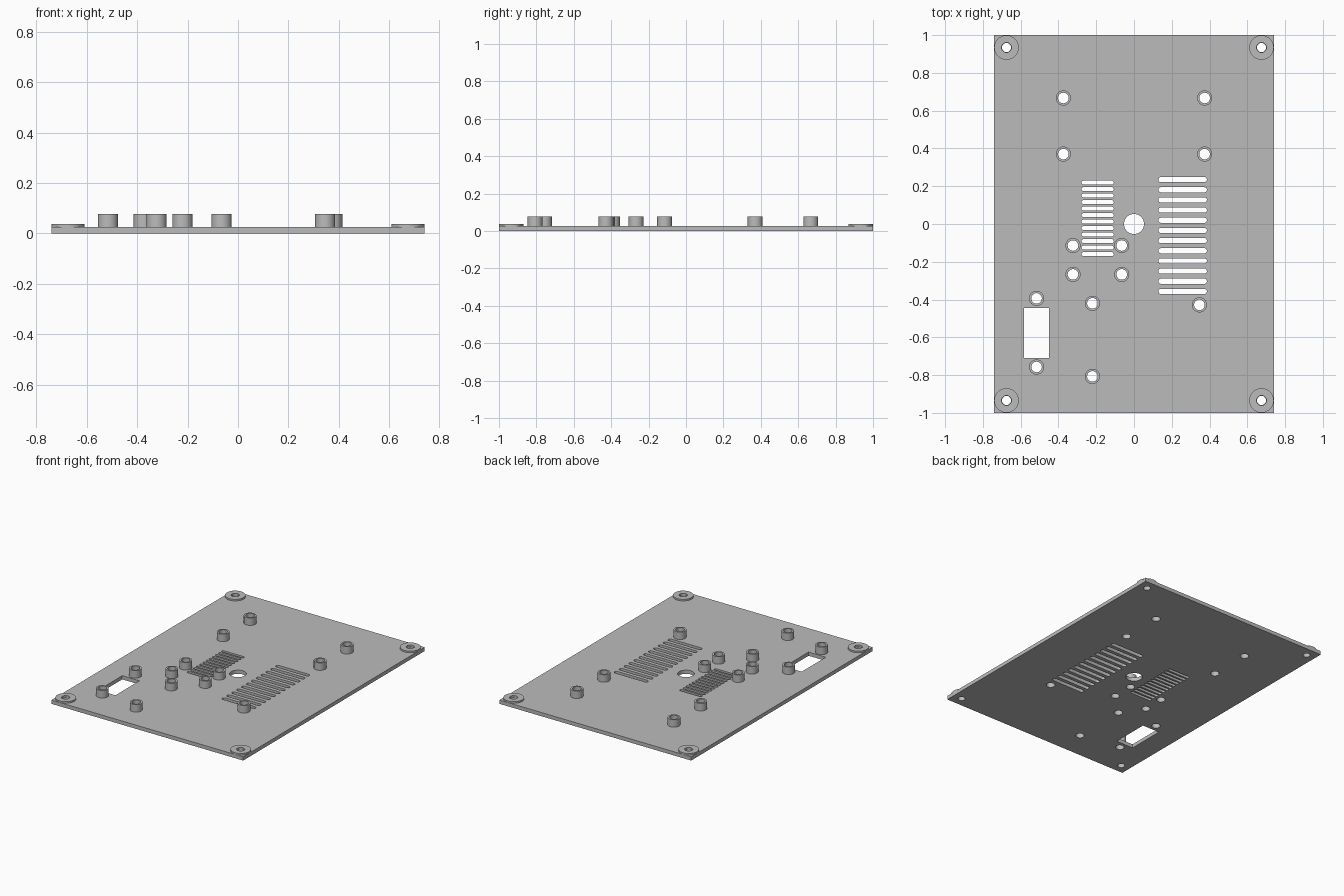
import bpy, bmesh
from math import pi, sin, cos, radians

old = bpy.data.objects.get("Cube")
if old:
    bpy.data.objects.remove(old, do_unlink=True)

grey = bpy.data.materials.new("panel grey")
grey.use_nodes = True
colour = (0.5, 0.5, 0.5, 1)
grey.diffuse_color = colour
grey.node_tree.nodes["Principled BSDF"].inputs["Base Color"].default_value = colour


def rect(x0, x1, y0, y1):
    return [(x0, y0), (x1, y0), (x1, y1), (x0, y1)]


def circle(x, y, r, n=32):
    return [(x + r * cos(2 * pi * i / n), y + r * sin(2 * pi * i / n)) for i in range(n)]


def slot(x0, x1, y, r, n=8):
    """Horizontal slot with round ends."""
    right = [(x1 - r + r * cos(a), y + r * sin(a))
             for a in (pi * i / n - pi / 2 for i in range(n + 1))]
    left = [(x0 + r - r * cos(a), y - r * sin(a))
            for a in (pi * i / n - pi / 2 for i in range(n + 1))]
    return right + left


def extruded(name, outlines, z0, z1):
    """Solid from flat outlines; inner outlines become through holes."""
    curve = bpy.data.curves.new(name, "CURVE")
    curve.dimensions = "2D"
    curve.fill_mode = "BOTH"
    curve.extrude = (z1 - z0) / 2
    for points in outlines:
        spline = curve.splines.new("POLY")
        spline.points.add(len(points) - 1)
        for p, (x, y) in zip(spline.points, points):
            p.co = (x, y, 0, 1)
        spline.use_cyclic_u = True
    temp = bpy.data.objects.new(name + " outline", curve)
    bpy.context.scene.collection.objects.link(temp)
    bpy.context.view_layer.update()
    graph = bpy.context.evaluated_depsgraph_get()
    mesh = bpy.data.meshes.new_from_object(temp.evaluated_get(graph))
    bpy.data.objects.remove(temp, do_unlink=True)

    bm = bmesh.new()
    bm.from_mesh(mesh)
    bmesh.ops.remove_doubles(bm, verts=bm.verts, dist=0.0001)
    bmesh.ops.translate(bm, verts=bm.verts, vec=(0, 0, (z0 + z1) / 2))
    bmesh.ops.recalc_face_normals(bm, faces=bm.faces)
    bm.to_mesh(mesh)
    bm.free()
    mesh.name = name
    mesh.materials.clear()
    mesh.materials.append(grey)
    obj = bpy.data.objects.new(name, mesh)
    bpy.context.scene.collection.objects.link(obj)
    bpy.ops.object.select_all(action="DESELECT")
    obj.select_set(True)
    bpy.context.view_layer.objects.active = obj
    bpy.ops.object.shade_smooth_by_angle(angle=radians(30))
    return obj


PLATE_TOP = 0.026
corners = [(sx * 0.675, sy * 0.934) for sx in (-1, 1) for sy in (-1, 1)]

# Standoff positions: rear board, middle board, switch, front board
standoffs = [(x, y) for x in (-0.374, 0.374) for y in (0.667, 0.37)]
standoffs += [(x, y) for x in (-0.323, -0.065) for y in (-0.114, -0.267)]
standoffs += [(-0.516, -0.394), (-0.516, -0.757)]
standoffs += [(-0.22, -0.42), (-0.22, -0.807), (0.346, -0.428)]

# Base plate with every opening
outlines = [rect(-0.74, 0.74, -1, 1),
            rect(-0.582, -0.449, -0.709, -0.444),
            circle(0, 0, 0.053)]
outlines += [circle(x, y, 0.024) for x, y in corners]
outlines += [circle(x, y, 0.028) for x, y in standoffs]
for i in range(12):
    outlines.append(slot(-0.278, -0.107, 0.219 - i * 0.0344, 0.0105))
    outlines.append(slot(0.129, 0.386, 0.235 - i * 0.0538, 0.0138))
extruded("base_plate", outlines, 0, PLATE_TOP)

# Low round pads at the corner screw holes
for i, (x, y) in enumerate(corners):
    extruded(f"corner_pad_{i + 1}", [circle(x, y, 0.065, 48), circle(x, y, 0.026)],
             PLATE_TOP, 0.037)

# Tubular standoffs
for i, (x, y) in enumerate(standoffs):
    extruded(f"standoff_{i + 1}", [circle(x, y, 0.04), circle(x, y, 0.028)],
             PLATE_TOP, 0.078)
